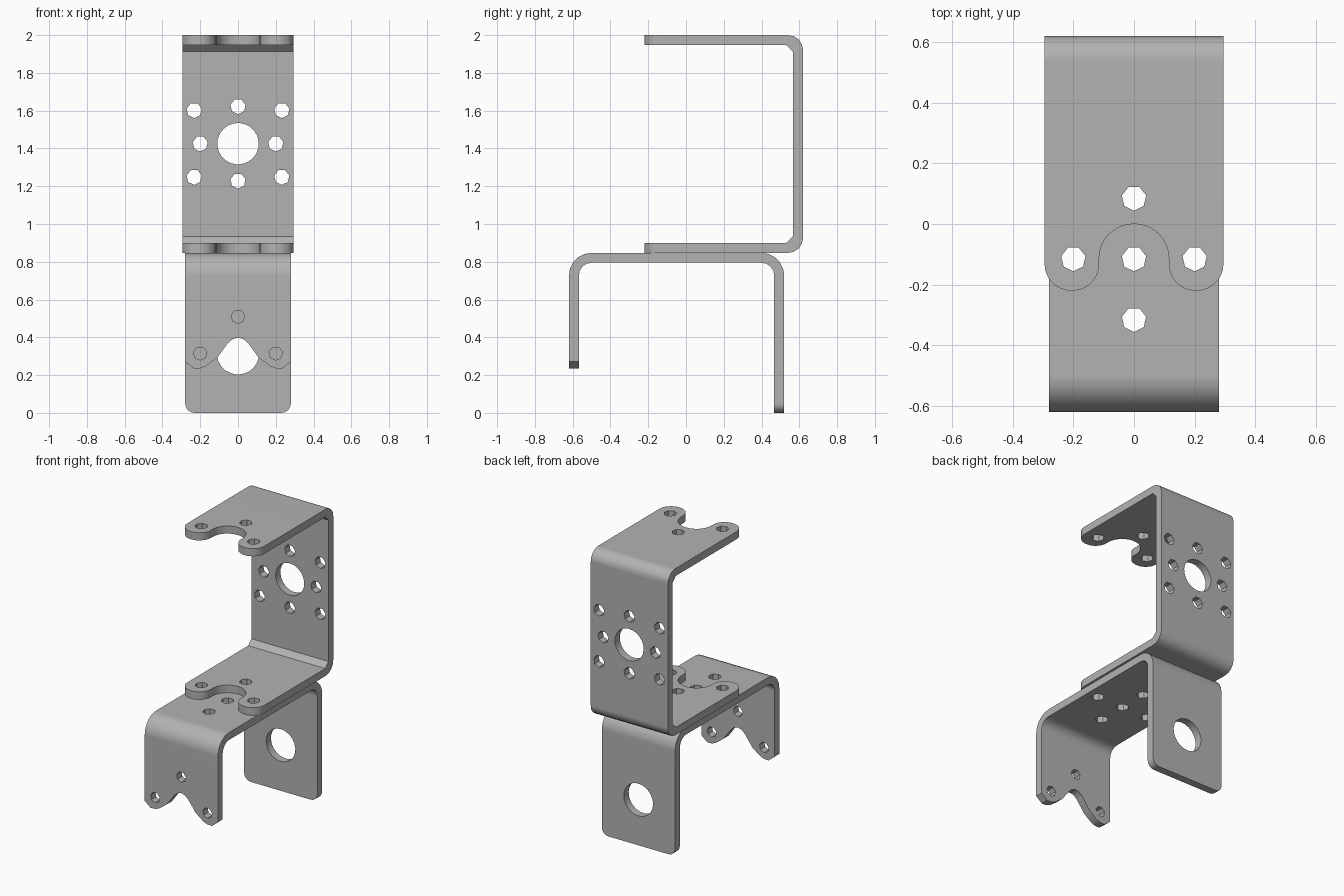
import bpy, bmesh
from math import pi, sin, cos, tan, radians
from mathutils import Vector

cube = bpy.data.objects.get("Cube")
if cube:
    bpy.data.objects.remove(cube, do_unlink=True)

steel = bpy.data.materials.new("grey_metal")
steel.use_nodes = True
GREY = (0.45, 0.45, 0.45, 1)
steel.diffuse_color = GREY
steel.node_tree.nodes["Principled BSDF"].inputs["Base Color"].default_value = GREY


def rounded(corners):
    """Polygon from (a, b, radius, segments) corners, each rounded with an arc."""
    out = []
    for i, (a, b, r, n) in enumerate(corners):
        p = Vector((a, b))
        if r == 0:
            out.append(p)
            continue
        u = (Vector(corners[i - 1][:2]) - p).normalized()
        v = (Vector(corners[(i + 1) % len(corners)][:2]) - p).normalized()
        half = u.angle(v) / 2
        centre = p + (u + v).normalized() * r / sin(half)
        start = p + u * r / tan(half) - centre
        end = p + v * r / tan(half) - centre
        sweep = start.angle_signed(end)
        for k in range(n + 1):
            t = -sweep * k / n
            out.append(centre + Vector((start.x * cos(t) - start.y * sin(t),
                                        start.x * sin(t) + start.y * cos(t))))
    return out


def circle(a, b, r, n):
    return [(a + r * cos(2 * pi * (k + 0.25) / n), b + r * sin(2 * pi * (k + 0.25) / n))
            for k in range(n)]


def prism(bm, pts, axis, lo, hi):
    """Extrude a flat outline along one axis."""
    place = {"X": lambda a, b, d: (d, a, b),
             "Y": lambda a, b, d: (a, d, b),
             "Z": lambda a, b, d: (a, b, d)}[axis]
    rings = [[bm.verts.new(place(a, b, d)) for a, b in pts] for d in (lo, hi)]
    n = len(pts)
    for ring in rings:
        bm.faces.new(ring)
    for i in range(n):
        j = (i + 1) % n
        bm.faces.new((rings[0][i], rings[0][j], rings[1][j], rings[1][i]))


def make_object(name, bm):
    bmesh.ops.recalc_face_normals(bm, faces=bm.faces)
    mesh = bpy.data.meshes.new(name)
    bm.to_mesh(mesh)
    bm.free()
    mesh.materials.append(steel)
    ob = bpy.data.objects.new(name, mesh)
    bpy.context.collection.objects.link(ob)
    return ob


def cut(ob, cutter, operation):
    mod = ob.modifiers.new("cut", "BOOLEAN")
    mod.operation, mod.solver, mod.object = operation, "EXACT", cutter
    cutter.hide_render = True
    bpy.context.view_layer.objects.active = ob
    bpy.ops.object.modifier_apply(modifier=mod.name)
    bpy.data.objects.remove(cutter, do_unlink=True)


def finish(ob):
    bpy.ops.object.select_all(action="DESELECT")
    ob.select_set(True)
    bpy.context.view_layer.objects.active = ob
    bpy.ops.object.shade_smooth_by_angle(angle=radians(35))
    mod = ob.modifiers.new("clean_normals", "WEIGHTED_NORMAL")
    mod.keep_sharp = True


HOLE, SIDES = 0.041, 7
ARM_HOLES = [(-0.2, -0.115), (0.2, -0.115), (0, 0.085)]

# Upper bracket: C-shaped strip open to the front
bm = bmesh.new()
prism(bm, rounded([
    (-0.3, 2.0, 0, 0), (0.62, 2.0, 0.08, 4), (0.62, 0.847, 0.08, 4), (-0.3, 0.847, 0, 0),
    (-0.3, 0.9, 0, 0), (0.567, 0.9, 0.035, 1), (0.567, 1.947, 0.035, 1), (-0.3, 1.947, 0, 0),
]), "X", -0.295, 0.295)
upper = make_object("upper_bracket", bm)

# Rounded lobes and notch at the arm ends
half = [(0.4, 0.8, 0, 0), (0.4, -0.1, 0, 0), (0.295, -0.1, 0, 0)]
half = [(0.295, 0.8, 0, 0), (0.295, -0.22, 0.088, 8),
        (0.115, -0.22, 0.088, 8), (0.115, 0, 0.113, 8)]
bm = bmesh.new()
prism(bm, rounded(half + [(-a, b, r, n) for a, b, r, n in reversed(half)]), "Z", 0.5, 2.3)
cut(upper, make_object("arm_outline_cutter", bm), "INTERSECT")

# Arm holes and the back panel's ring of holes
bm = bmesh.new()
for x, y in ARM_HOLES:
    prism(bm, circle(x, y, HOLE, SIDES), "Z", 0.5, 2.3)
prism(bm, circle(0, 1.425, 0.11, 22), "Y", 0.4, 0.8)
ring = [(0, 0.197), (0, -0.197)]
ring += [(s * x, z) for s in (-1, 1) for x, z in ((0.2, 0), (0.232, 0.177), (0.232, -0.177))]
for x, z in ring:
    prism(bm, circle(x, 1.425 + z, HOLE, SIDES), "Y", 0.4, 0.8)
cut(upper, make_object("upper_hole_cutter", bm), "DIFFERENCE")
finish(upper)

# Lower bracket: strip with a short front flange and a long back flange
bm = bmesh.new()
prism(bm, rounded([
    (-0.62, 0.235, 0, 0), (-0.62, 0.847, 0.12, 5), (0.52, 0.847, 0.12, 5), (0.52, 0, 0, 0),
    (0.467, 0, 0, 0), (0.467, 0.795, 0.067, 4), (-0.567, 0.795, 0.067, 4), (-0.567, 0.235, 0, 0),
]), "X", -0.28, 0.28)
corners = [e for e in bm.edges if all(v.co.z < 0.01 for v in e.verts)
           and abs(e.verts[0].co.y - e.verts[1].co.y) > 0.01]
bmesh.ops.bevel(bm, geom=corners, offset=0.05, segments=4, profile=0.5, affect="EDGES")
lower = make_object("lower_bracket", bm)

# Wavy lower edge of the front flange, and all holes
wave = [(0.3, 0.1), (0.3, 0.295), (0.28, 0.272), (0.235, 0.235), (0.2, 0.236), (0.17, 0.247),
        (0.11, 0.292), (0.055, 0.367), (0.03, 0.39)]
bm = bmesh.new()
prism(bm, wave + [(0, 0.4)] + [(-x, z) for x, z in reversed(wave)], "Y", -0.8, -0.4)
for x, y in ARM_HOLES + [(0, -0.115), (0, -0.315)]:
    prism(bm, circle(x, y, HOLE, SIDES), "Z", 0.7, 1.0)
for x, z in [(0, 0.51), (-0.2, 0.315), (0.2, 0.315)]:
    prism(bm, circle(x, z, 0.036, SIDES), "Y", -0.8, -0.4)
prism(bm, circle(0, 0.315, 0.112, 22), "Y", 0.3, 0.8)
cut(lower, make_object("lower_hole_cutter", bm), "DIFFERENCE")
finish(lower)
